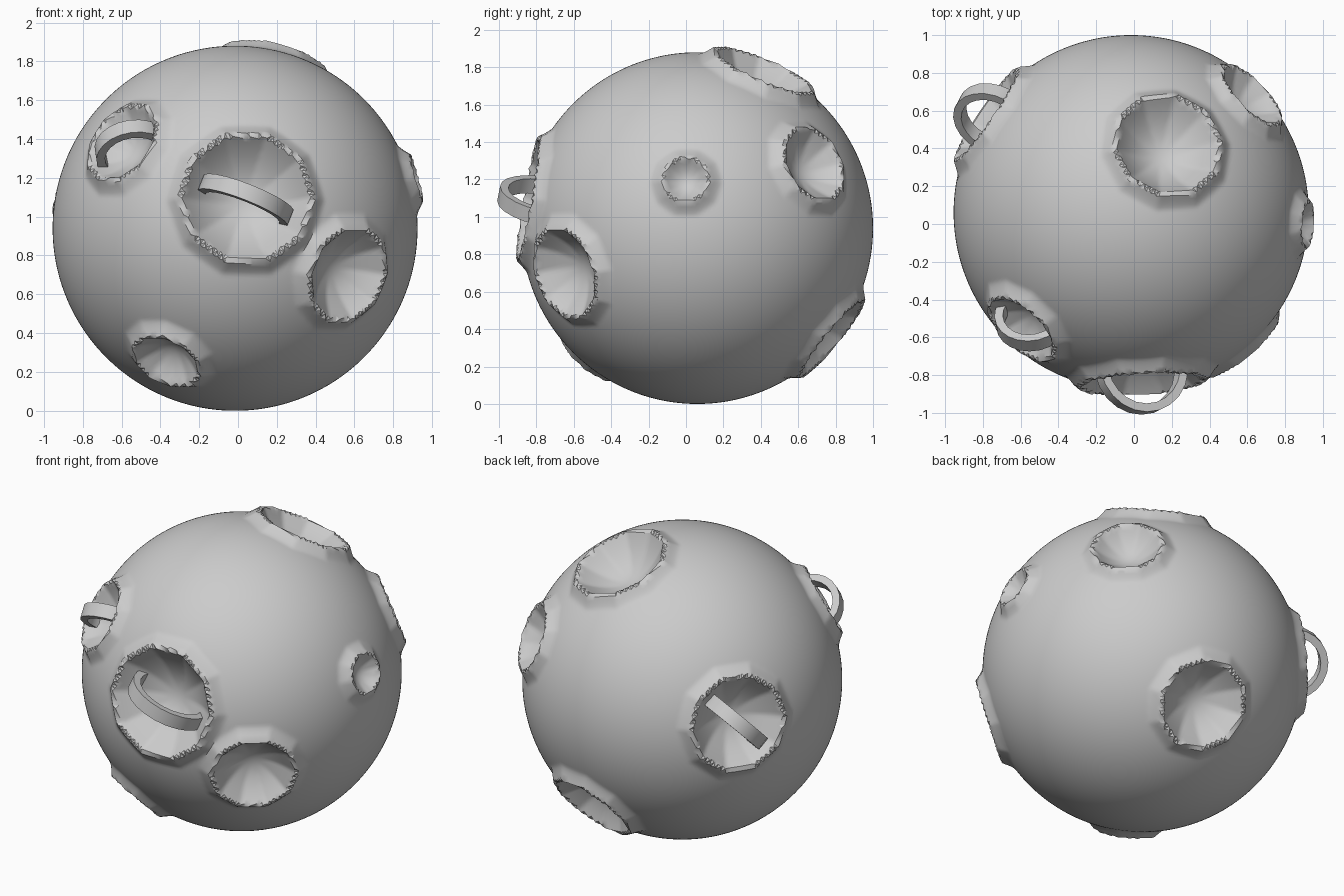
import bpy, bmesh, math
from mathutils import Vector

if "Cube" in bpy.data.objects:
    bpy.data.objects.remove(bpy.data.objects["Cube"])

CENTRE = Vector((-0.015, 0.06, 0.94))
R = 0.94
RIM = 0.045        # rim height above the sphere
SLOPE = 0.075      # width of the outer rim slope
SIDES = 10         # craters are slightly polygonal

grey = bpy.data.materials.new("stone_grey")
grey.diffuse_color = (0.6, 0.6, 0.6, 1)
grey.use_nodes = True
grey.node_tree.nodes["Principled BSDF"].inputs["Base Color"].default_value = grey.diffuse_color

# Craters: direction from the centre, rim radius
craters = [(Vector(d).normalized(), r) for d, r in [
    ((0.06, -0.92, 0.16), 0.33),     # large front
    ((-0.565, -0.60, 0.43), 0.215),  # front upper left
    ((0.585, -0.71, -0.24), 0.245),  # front lower right
    ((-0.345, -0.56, -0.67), 0.18),  # front lower left
    ((0.90, -0.06, 0.25), 0.12),     # small right
    ((0.635, 0.62, 0.34), 0.205),    # back right
    ((0.195, 0.36, 0.85), 0.28),     # top
    ((0.14, 0.72, -0.59), 0.26),     # back, low
    ((-0.765, 0.52, 0.12), 0.285),   # back left
]]


def finish(name, bm):
    bmesh.ops.recalc_face_normals(bm, faces=bm.faces)
    me = bpy.data.meshes.new(name)
    bm.to_mesh(me)
    bm.free()
    ob = bpy.data.objects.new(name, me)
    bpy.context.collection.objects.link(ob)
    me.materials.append(grey)
    bpy.ops.object.select_all(action='DESELECT')
    ob.select_set(True)
    bpy.context.view_layer.objects.active = ob
    bpy.ops.object.shade_smooth_by_angle(angle=math.radians(30))
    return ob


def surface_point(u):
    """Move a unit direction onto the cratered surface."""
    bump = 0.0
    for d, r in craters:
        along = u.dot(d)
        if along < 0.5:
            continue
        side = u - d * along
        lateral = side.length * R
        up = (Vector((0, 0, 1)) - d * d.z).normalized()
        a = math.atan2(side.dot(d.cross(up)), side.dot(up))
        step = 2 * math.pi / SIDES
        a = (a + step / 2) % step - step / 2
        edge = 1.02 * r * math.cos(step / 2) / math.cos(a)
        if lateral < edge:
            # Bowl
            rim_height = math.sqrt((R + RIM) ** 2 - r * r)
            t = lateral / edge
            return d * (rim_height - 0.6 * r * (1 - t * t)) + side * R
        t = (lateral - edge) / SLOPE
        if t < 1:
            bump = max(bump, RIM * (1 - t) ** 1.4)
    return u * (R + bump)


# Moon body
bm = bmesh.new()
bmesh.ops.create_icosphere(bm, subdivisions=7, radius=1)
for v in bm.verts:
    v.co = CENTRE + surface_point(v.co.normalized())
finish("moon_body", bm)


def handle(name, d, tangent, tip, radius, width=0.085, thick=0.045, n=14):
    """Flat band bent into an arch, its ends sunk in the crater floor."""
    t = Vector(tangent)
    t = (t - d * t.dot(d)).normalized()
    w = d.cross(t)
    mid = CENTRE + d * (tip - radius)
    bm = bmesh.new()
    rings = []
    for i in range(n + 1):
        a = math.radians(-25 + 230 * i / n)
        out = t * math.cos(a) + d * math.sin(a)
        rings.append([bm.verts.new(mid + out * rr + w * s * width / 2)
                      for rr, s in ((radius, -1), (radius, 1),
                                    (radius - thick, 1), (radius - thick, -1))])
    for p, q in zip(rings, rings[1:]):
        for k in range(4):
            bm.faces.new((p[k], p[(k + 1) % 4], q[(k + 1) % 4], q[k]))
    bm.faces.new(rings[0])
    bm.faces.new(rings[-1])
    finish(name, bm)


# Arched handles in three craters
handle("front_handle", craters[0][0], (0.93, 0, -0.37), 1.08, 0.25)
handle("upper_left_handle", craters[1][0], (0.29, -0.16, 0.18), 1.06, 0.195)
handle("back_left_handle", craters[8][0], (-0.43, -0.48, -0.64), 1.10, 0.215)
